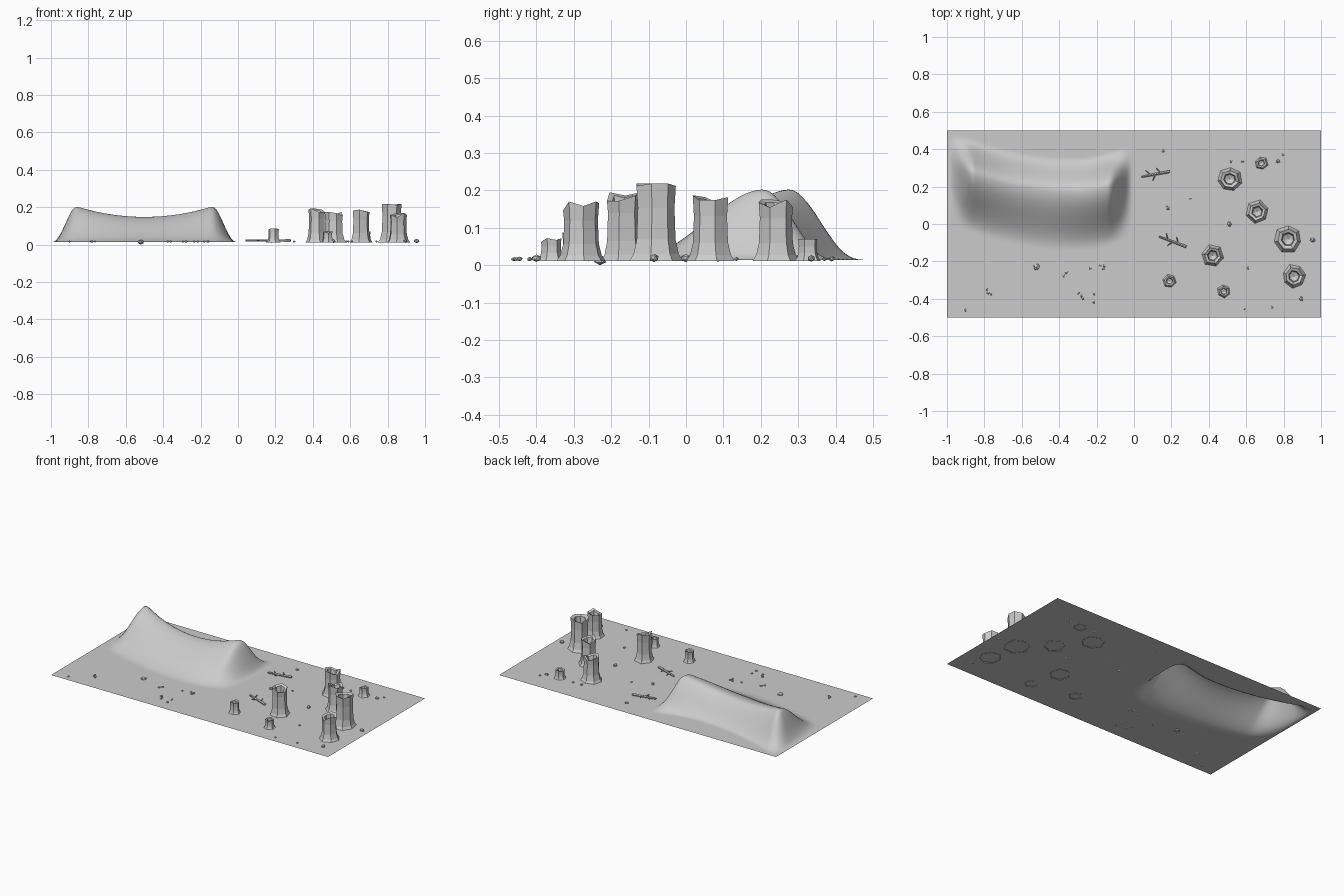
import bpy, bmesh, math, random
from mathutils import Vector, Matrix

if "Cube" in bpy.data.objects:
    bpy.data.objects.remove(bpy.data.objects["Cube"])

random.seed(4)
G = 0.014  # ground level


def make(name, bm, smooth=False):
    bmesh.ops.recalc_face_normals(bm, faces=bm.faces)
    me = bpy.data.meshes.new(name)
    bm.to_mesh(me)
    bm.free()
    ob = bpy.data.objects.new(name, me)
    bpy.context.collection.objects.link(ob)
    for p in me.polygons:
        p.use_smooth = smooth
    return ob


def smoothstep(t):
    t = max(0.0, min(1.0, t))
    return t * t * (3 - 2 * t)


def dune(x, y):
    # crescent crest line, saddle height and rounded ends
    d = x + 0.32
    crest = 0.18 + (0.33 if d < 0 else 0.8) * d * d
    saddle = 0.134 + 0.058 * min(1.1, ((x + 0.5) / 0.37) ** 2)
    ends = smoothstep((x + 0.99) / 0.135) * smoothstep((-0.01 - x) / 0.135)
    across = (y - crest) / 0.17 if y > crest else (crest - y) / 0.32
    return saddle * ends * smoothstep(1 - across)


# sand sheet with the dune raised out of it
bm = bmesh.new()
bmesh.ops.create_grid(bm, x_segments=160, y_segments=80, size=1)
for v in bm.verts:
    v.co.y *= 0.5
    v.co.z = G + dune(v.co.x, v.co.y)
ground = make("sand_ground", bm, True)
if ground.data.polygons[0].normal.z < 0:
    ground.data.flip_normals()


# hollow stumps: flared root, straight trunk, jagged rim, sunken core
def stump(i, x, y, r, h, n):
    bm = bmesh.new()
    turn = random.uniform(0, math.tau)
    wob = [random.uniform(0.92, 1.08) for _ in range(n)]
    jag = [random.choice((-1, 0, 0.6, 1)) * 0.07 * h for _ in range(n)]
    rings = []
    top = h - 0.07 * h
    for rad, z, j in ((1.0, G - 0.003, 0), (0.84, G + 0.07 * h, 0), (0.72, G + 0.25 * h, 0),
                      (0.68, 0.7 * h, 0), (0.73, top, 1), (0.48, top - 0.03 * h, 0.8),
                      (0.40, 0.72 * h, 0)):
        rings.append([bm.verts.new((x + r * rad * wob[k] * math.cos(turn + k * math.tau / n),
                                    y + r * rad * wob[k] * math.sin(turn + k * math.tau / n),
                                    z + j * jag[k])) for k in range(n)])
    for a, b in zip(rings, rings[1:]):
        for k in range(n):
            m = (k + 1) % n
            bm.faces.new((a[k], a[m], b[m], b[k]))
    core = bm.verts.new((x, y, 0.65 * h))
    for k in range(n):
        bm.faces.new((rings[-1][k], rings[-1][(k + 1) % n], core))
    make(f"stump_{i}", bm)


for i, s in enumerate([(0.51, 0.24, 0.068, 0.18, 7), (0.66, 0.065, 0.063, 0.187, 6),
                       (0.825, -0.08, 0.075, 0.218, 7), (0.855, -0.28, 0.066, 0.17, 7),
                       (0.42, -0.17, 0.063, 0.2, 6), (0.68, 0.325, 0.038, 0.072, 6),
                       (0.19, -0.305, 0.038, 0.087, 6), (0.48, -0.36, 0.038, 0.072, 6)]):
    stump(i, *s)


# fallen branches with short twigs
def rod(bm, a, b, r1, r2):
    a, b = Vector(a), Vector(b)
    d = b - a
    rot = d.to_track_quat('Z', 'Y').to_matrix().to_4x4()
    bmesh.ops.create_cone(bm, cap_ends=True, segments=5, radius1=r1, radius2=r2,
                          depth=d.length, matrix=Matrix.Translation((a + b) / 2) @ rot)


def branch(name, a, b):
    bm = bmesh.new()
    a, b = Vector((*a, G + 0.007)), Vector((*b, G + 0.007))
    rod(bm, a, b, 0.008, 0.005)
    d = (b - a).normalized()
    side = Vector((-d.y, d.x, 0))
    for t, s in ((0.3, -1), (0.5, 1), (0.68, -1)):
        p = a.lerp(b, t)
        rod(bm, p, p + d * 0.02 + side * s * 0.03 + Vector((0, 0, 0.003)), 0.004, 0.002)
    make(name, bm)


branch("branch_back", (0.19, 0.28), (0.04, 0.252))
branch("branch_front", (0.28, -0.122), (0.135, -0.068))

# pebbles: x, y, radius
pebbles = [(0.155, 0.39, 10), (0.30, 0.135, 7), (0.18, 0.085, 12), (0.51, 0.0, 14),
           (0.955, -0.085, 15), (0.61, -0.235, 8), (0.895, -0.4, 13), (0.74, -0.445, 8),
           (0.59, -0.455, 7), (0.77, 0.335, 12), (0.795, 0.37, 7), (0.52, 0.335, 9), (0.58, 0.335, 8)]
# droppings and grit in small clusters in front of the dune
grit = [(-0.53, -0.225), (-0.515, -0.222), (-0.52, -0.24), (-0.785, -0.352), (-0.78, -0.37),
        (-0.765, -0.378), (-0.18, -0.222), (-0.16, -0.225), (-0.165, -0.24), (-0.295, -0.37),
        (-0.28, -0.385), (-0.275, -0.4), (-0.215, -0.375), (-0.215, -0.418), (-0.36, -0.26),
        (-0.375, -0.278), (-0.9, -0.46), (-0.235, -0.237)]


def stones(name, items, sink):
    bm = bmesh.new()
    for x, y, r in items:
        r /= 1000
        m = (Matrix.Translation((x, y, G + sink * r)) @ Matrix.Rotation(random.uniform(0, 3), 4, 'Z')
             @ Matrix.Diagonal((r * 1.1, r * 0.85, r * 0.75, 1)))
        bmesh.ops.create_icosphere(bm, subdivisions=1, radius=1, matrix=m)
    make(name, bm)


stones("pebbles", pebbles, 0.35)
stones("grit", [(x, y, random.uniform(7, 9)) for x, y in grit], 0.3)
# deepest buried grain, resting at z = 0
stones("buried_grain", [(-0.52, -0.23, 18.66)], 0.0)
